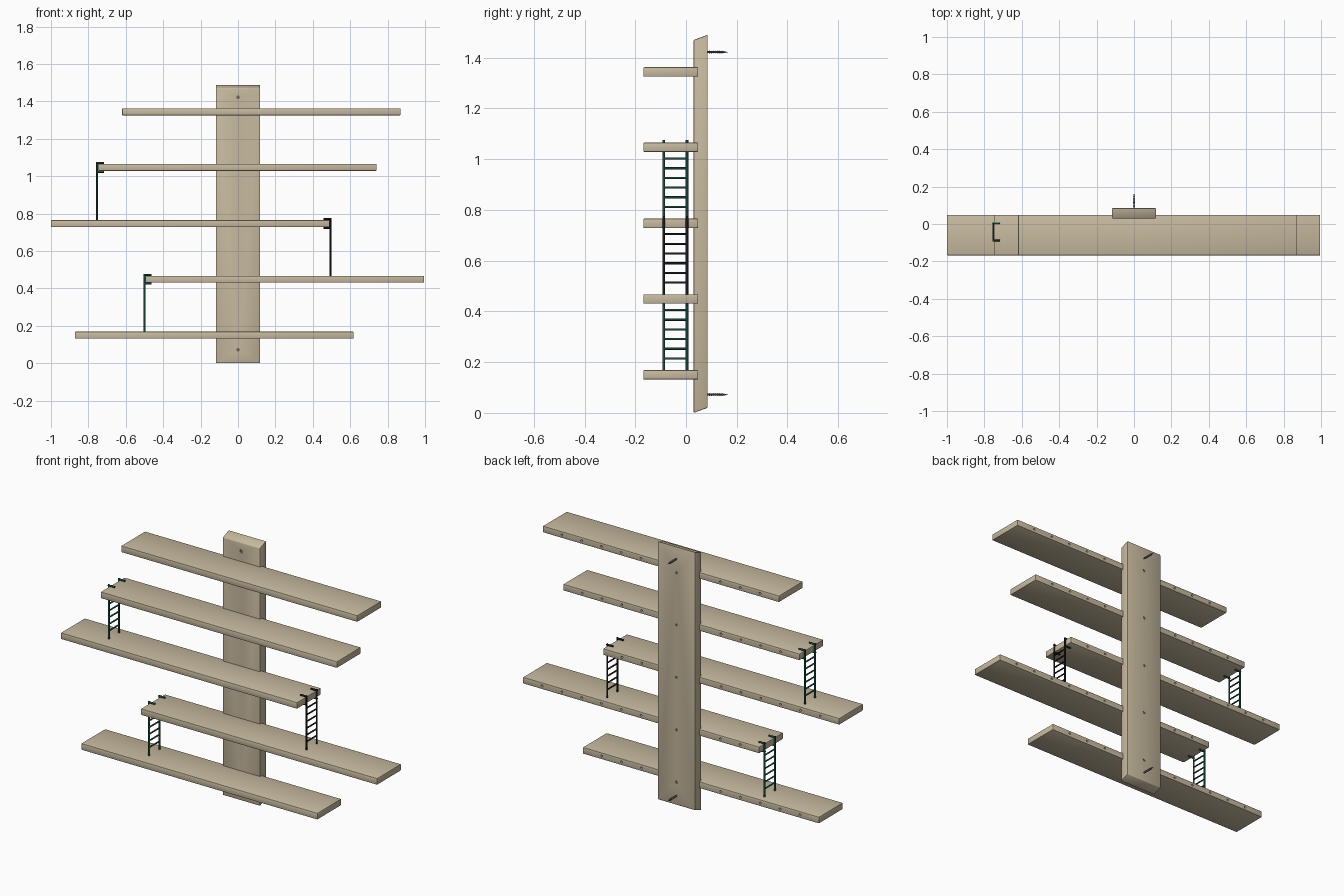
import bpy, bmesh, math
from mathutils import Matrix, Vector

if "Cube" in bpy.data.objects:
    bpy.data.objects.remove(bpy.data.objects["Cube"])


def material(name, rgb):
    m = bpy.data.materials.new(name)
    m.diffuse_color = (*rgb, 1)
    m.use_nodes = True
    m.node_tree.nodes["Principled BSDF"].inputs["Base Color"].default_value = m.diffuse_color
    return m


WOOD = material("pale wood", (0.57, 0.49, 0.345))
GREEN = material("dark green", (0.012, 0.085, 0.058))
BLACK = material("soft black", (0.012, 0.011, 0.015))
STEEL = material("steel grey", (0.16, 0.15, 0.14))


def finish(bm, name, mat, smooth=True):
    bmesh.ops.recalc_face_normals(bm, faces=bm.faces)
    me = bpy.data.meshes.new(name)
    bm.to_mesh(me)
    bm.free()
    me.materials.append(mat)
    ob = bpy.data.objects.new(name, me)
    bpy.context.collection.objects.link(ob)
    if smooth:
        bpy.ops.object.select_all(action='DESELECT')
        ob.select_set(True)
        bpy.context.view_layer.objects.active = ob
        bpy.ops.object.shade_smooth_by_angle(angle=math.radians(40))
    return ob


def rod(bm, a, b, r, r2=None, sides=12):
    a, b = Vector(a), Vector(b)
    d = b - a
    mat = Matrix.Translation((a + b) / 2) @ d.to_track_quat('Z', 'Y').to_matrix().to_4x4()
    bmesh.ops.create_cone(bm, cap_ends=True, segments=sides, radius1=r,
                          radius2=r if r2 is None else r2, depth=d.length, matrix=mat)


def box(bm, x0, x1, y0, y1, z0, z1):
    vs = bmesh.ops.create_cube(bm, size=1)['verts']
    for v in vs:
        v.co = Vector(((x0, x1)[v.co.x > 0], (y0, y1)[v.co.y > 0], (z0, z1)[v.co.z > 0]))
    return vs


def drill(ob, holes):
    """Cut round holes given as (start, end, radius)."""
    bm = bmesh.new()
    for a, b, r in holes:
        rod(bm, a, b, r)
    cutter = finish(bm, ob.name + "_drill", WOOD, False)
    cutter.hide_render = True
    cutter.hide_set(True)
    mod = ob.modifiers.new("holes", 'BOOLEAN')
    mod.operation, mod.solver, mod.object = 'DIFFERENCE', 'EXACT', cutter


BACK, FRONT = 0.085, 0.03
HALF = 0.745
# shelf centre x and centre z, bottom to top
SHELVES = [(-0.127, 0.15), (0.25, 0.449), (-0.255, 0.747), (-0.004, 1.047), (0.125, 1.344)]
WALL_SCREWS = (0.072, 1.422)

# Upright post with parallel slanted ends
bm = bmesh.new()
for v in box(bm, -0.118, 0.118, FRONT, BACK, 0.0, 1.47):
    if v.co.y > 0.05:
        v.co.z += 0.02
bmesh.ops.bevel(bm, geom=bm.edges[:], offset=0.004, segments=2, profile=0.5, affect='EDGES')
post = finish(bm, "upright_post", WOOD)
drill(post, [((0, FRONT - 0.02, z), (0, FRONT + 0.012, z), 0.010) for z in WALL_SCREWS] +
      [((0, BACK - 0.008, z), (0, BACK + 0.02, z), 0.008) for _, z in SHELVES])

# Shelves with a row of mounting holes along the back edge
for i, (cx, cz) in enumerate(SHELVES):
    bm = bmesh.new()
    box(bm, cx - HALF, cx + HALF, -0.168, 0.048, cz - 0.0185, cz + 0.0185)
    bmesh.ops.bevel(bm, geom=bm.edges[:], offset=0.004, segments=2, profile=0.5, affect='EDGES')
    shelf = finish(bm, f"shelf_{i + 1}", WOOD)
    xs = [cx + 0.125 * k for k in range(-5, 6)]
    drill(shelf, [((x, 0.02, cz), (x, 0.07, cz), 0.006) for x in xs if abs(x) > 0.13])

# Threaded wall screws through the post
for i, z in enumerate(WALL_SCREWS):
    bm = bmesh.new()
    rod(bm, (0, FRONT + 0.005, z), (0, FRONT + 0.012, z), 0.0095, 0.004)
    rod(bm, (0, FRONT + 0.012, z), (0, 0.148, z), 0.0035)
    rod(bm, (0, 0.148, z), (0, 0.166, z), 0.0035, 0.0005)
    for k in range(9):
        y = 0.09 + k * 0.0075
        r = 0.0065 if k < 8 else 0.0045
        rod(bm, (0, y, z), (0, y + 0.003, z), 0.003, r)
        rod(bm, (0, y + 0.003, z), (0, y + 0.005, z), r, 0.003)
    finish(bm, f"wall_screw_{i + 1}", STEEL)

# Countersunk screws holding each shelf
for i, (_, z) in enumerate(SHELVES):
    bm = bmesh.new()
    rod(bm, (0, BACK - 0.003, z), (0, BACK - 0.008, z), 0.0078, 0.005)
    rod(bm, (0, BACK - 0.008, z), (0, 0.01, z), 0.003)
    finish(bm, f"shelf_screw_{i + 1}", STEEL)


# Ladders clamped over the shelf end, standing on the shelf below
def ladder(name, upper, side, mat):
    cx, cz = SHELVES[upper]
    foot = SHELVES[upper - 1][1] + 0.0185
    x = cx + side * (HALF + 0.004)
    top, under = cz + 0.0235, cz - 0.0235
    ys = (-0.088, 0.004)
    bm = bmesh.new()
    for y in ys:
        rod(bm, (x, y, foot), (x, y, top + 0.005), 0.005)
        for z in (top, under):
            rod(bm, (x + side * 0.004, y, z), (x - side * 0.037, y, z), 0.005)
    for k in range(6):
        z = foot + 0.046 + k * 0.0382
        rod(bm, (x, ys[0], z), (x, ys[1], z), 0.0042)
    finish(bm, name, mat)


ladder("lower_ladder", 1, -1, GREEN)
ladder("middle_ladder", 2, 1, BLACK)
ladder("upper_ladder", 3, -1, GREEN)
